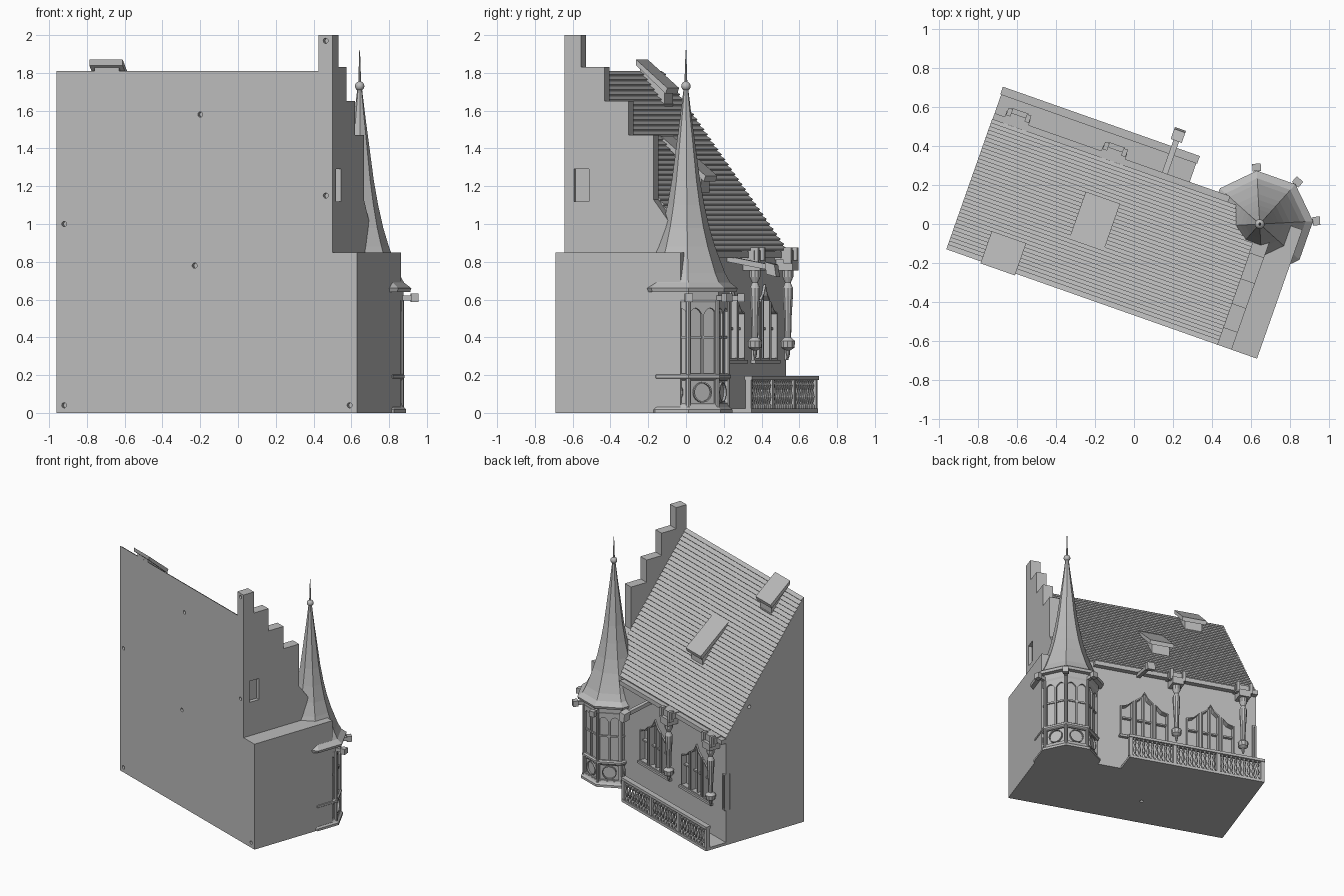
import bpy, bmesh, math
from mathutils import Matrix, Vector

cube = bpy.data.objects.get("Cube")
if cube:
    bpy.data.objects.remove(cube)

stone = bpy.data.materials.new("light_grey_stone")
stone.use_nodes = True
stone.diffuse_color = (0.5, 0.5, 0.5, 1)
stone.node_tree.nodes["Principled BSDF"].inputs["Base Color"].default_value = (0.5, 0.5, 0.5, 1)

# The house is laid out along its own walls, then turned into place
PLACE = Matrix.Translation((-0.96, -0.13, 0)) @ Matrix.Rotation(math.radians(-19.4), 4, 'Z')
LENGTH, GABLE, GABLE_OUT = 1.686, 1.47, 1.548
WALL, EAVE, RIDGE = 0.70, 0.86, 1.81
TOWER = Vector((1.47, 0.655, 0))


def finish(name, bm, smooth=False):
    bmesh.ops.recalc_face_normals(bm, faces=bm.faces)
    mesh = bpy.data.meshes.new(name)
    bm.to_mesh(mesh)
    bm.free()
    mesh.materials.append(stone)
    for p in mesh.polygons:
        p.use_smooth = smooth
    ob = bpy.data.objects.new(name, mesh)
    ob.matrix_world = PLACE
    bpy.context.collection.objects.link(ob)
    return ob


def frame(a, b, d, origin=(0, 0, 0)):
    m = Matrix((a, b, d)).transposed().to_4x4()
    m.translation = origin
    return m


UP = (0, 0, 1)
BACK = frame((1, 0, 0), UP, (0, 1, 0))
END = frame((0, 1, 0), UP, (1, 0, 0))


def facet(deg):
    c, s = math.cos(math.radians(deg)), math.sin(math.radians(deg))
    return frame((-s, c, 0), UP, (c, s, 0), TOWER)


def add_prism(bm, pts, d0, d1, m):
    lo = [bm.verts.new(m @ Vector((a, b, d0))) for a, b in pts]
    hi = [bm.verts.new(m @ Vector((a, b, d1))) for a, b in pts]
    bm.faces.new(lo)
    bm.faces.new(hi)
    for i in range(len(pts)):
        j = (i + 1) % len(pts)
        bm.faces.new((lo[i], lo[j], hi[j], hi[i]))


def rect(a0, a1, b0, b1):
    return [(a0, b0), (a1, b0), (a1, b1), (a0, b1)]


def prism(name, pts, d0, d1, m):
    bm = bmesh.new()
    add_prism(bm, pts, d0, d1, m)
    return finish(name, bm)


def box(name, u0, u1, v0, v1, z0, z1):
    return prism(name, rect(u0, u1, z0, z1), v0, v1, BACK)


def add_ring(bm, pts, w, d0, d1, m):
    """Border of width w lying inside an outline."""
    xs, ys = [p[0] for p in pts], [p[1] for p in pts]
    cx, cy = (min(xs) + max(xs)) / 2, (min(ys) + max(ys)) / 2
    fx, fy = 1 - 2 * w / (max(xs) - min(xs)), 1 - 2 * w / (max(ys) - min(ys))
    inner = [(cx + (x - cx) * fx, cy + (y - cy) * fy) for x, y in pts]
    loops = [[bm.verts.new(m @ Vector((a, b, d))) for a, b in ps]
             for ps, d in ((pts, d0), (pts, d1), (inner, d1), (inner, d0))]
    for k in range(4):
        p, q = loops[k], loops[(k + 1) % 4]
        for i in range(len(pts)):
            j = (i + 1) % len(pts)
            bm.faces.new((p[i], p[j], q[j], q[i]))


def lathe(name, profile, n, centre, smooth=False):
    bm = bmesh.new()
    rings = []
    for r, z in profile:
        angs = [2 * math.pi * (k + 0.5) / n for k in range(n)]
        rings.append([bm.verts.new((centre[0] + r * math.cos(t), centre[1] + r * math.sin(t), z)) for t in angs])
    for p, q in zip(rings, rings[1:]):
        for i in range(n):
            bm.faces.new((p[i], p[(i + 1) % n], q[(i + 1) % n], q[i]))
    bm.faces.new(rings[0])
    bm.faces.new(rings[-1])
    return finish(name, bm, smooth)


# Main masses
body = prism("main_body", [(0, 0), (WALL, 0), (WALL, EAVE), (0, RIDGE)], 0, GABLE, END)
steps = [(0.5, 1.13), (0.5, 1.47), (0.36, 1.47), (0.36, 1.65), (0.225, 1.65),
         (0.225, 1.83), (0.095, 1.83), (0.095, 2)]
gable = prism("stepped_gable", [(0, 0), (WALL, 0), (WALL, EAVE)] + steps + [(0, 2)], GABLE, GABLE_OUT, END)
block = box("side_block", GABLE_OUT, LENGTH, 0, WALL, 0, 0.85)

# Window outlines: three lights per group under a swept, pointed hood
lights = [rect(0.0, 0.03, 0.28, 0.57)]
for c in (0.36, 0.88):
    for s in (-1, 1):
        lights.append([(c + s * x, z) for x, z in
                       ((0.085, 0.28), (0.19, 0.28), (0.19, 0.53), (0.135, 0.545), (0.085, 0.59))])
    lights.append([(c - 0.07, 0.28), (c + 0.07, 0.28), (c + 0.07, 0.60),
                   (c + 0.03, 0.63), (c, 0.68), (c - 0.03, 0.63), (c - 0.07, 0.60)])

# Recesses and pin holes
cut = bmesh.new()
for pts in lights:
    add_prism(cut, pts, WALL - 0.035, WALL + 0.05, BACK)
add_prism(cut, rect(0.053, 0.138, 1.12, 1.29), GABLE_OUT - 0.03, GABLE_OUT + 0.05, END)
dot = [(0.014 * math.cos(k * math.pi / 6), 0.014 * math.sin(k * math.pi / 6)) for k in range(12)]
for u, z in ((0.042, 1), (0.042, 0.04), (0.806, 1.58), (0.774, 0.78), (1.51, 1.97), (1.51, 1.15), (1.644, 0.04)):
    add_prism(cut, [(u + a, z + b) for a, b in dot], -0.02, 0.03, BACK)
add_prism(cut, [(0.49 + a, 1.06 + b) for a, b in dot], -0.02, 0.03, END)
add_prism(cut, [(0.75 + a, 0.3 + b) for a, b in dot], -0.02, 0.03, Matrix())
cutter = finish("opening_cutter", cut)
cutter.hide_render = True
for ob in (body, gable, block):
    mod = ob.modifiers.new("openings", 'BOOLEAN')
    mod.object = cutter
    mod.solver = 'EXACT'
    bpy.context.view_layer.update()
    mesh = bpy.data.meshes.new_from_object(ob.evaluated_get(bpy.context.evaluated_depsgraph_get()))
    ob.modifiers.clear()
    ob.data = mesh
bpy.data.objects.remove(cutter)

# Window frames, mullions and sills
bm = bmesh.new()
for pts in lights:
    add_ring(bm, pts, 0.01, WALL - 0.03, WALL + 0.012, BACK)
for c in (0.36, 0.88):
    add_prism(bm, rect(c - 0.006, c + 0.006, 0.28, 0.66), WALL - 0.035, WALL, BACK)
    add_prism(bm, rect(c - 0.19, c + 0.19, 0.44, 0.452), WALL - 0.035, WALL - 0.01, BACK)
    add_prism(bm, rect(c - 0.2, c + 0.2, 0.262, 0.28), WALL - 0.01, WALL + 0.025, BACK)
finish("window_frames", bm)

# Roof of overlapping tile rows
rows = 36
tiles = [(0, RIDGE)]
for i in range(1, rows + 1):
    v, z = WALL * i / rows, RIDGE - (RIDGE - EAVE) * i / rows
    tiles += [(v + 0.008, z + 0.008), (v, z)]
prism("tiled_roof", tiles + [(WALL - 0.03, EAVE - 0.01), (0, RIDGE - 0.05)], -0.002, GABLE, END)
box("eaves_cornice", 0, 1.28, WALL - 0.02, WALL + 0.04, 0.82, 0.855)

# Shed dormers
for label, u, v, z in (("upper", 0.187, -0.01, 1.87), ("lower", 0.574, 0.266, 1.465)):
    prism(label + "_dormer_roof", [(v, z), (v + 0.175 if label == "upper" else v + 0.25, z - 0.15 if label == "upper" else z - 0.21),
          (v + 0.165 if label == "upper" else v + 0.24, z - 0.18 if label == "upper" else z - 0.24), (v, z - 0.03)], u, u + 0.187, END)
    run = 0.15 if label == "upper" else 0.215
    prism(label + "_dormer_cheeks", [(v + 0.012, z - 0.02), (v + run, z - 0.02 - run * 0.84),
          (v + run, z - 0.07 - run * 1.357), (v + 0.012, z - 0.09)], u + 0.025, u + 0.162, END)

# Balcony
box("balcony_floor", 0, 1.06, WALL, 0.88, 0, 0.022)
box("balcony_handrail", -0.005, 1.065, 0.84, 0.882, 0.175, 0.196)
for u in (0.012, 0.36, 0.70, 1.048):
    box("balcony_post", u - 0.014, u + 0.014, 0.846, 0.876, 0.02, 0.18)
baluster = lathe("balusters", [(0.014, 0.02), (0.014, 0.04), (0.006, 0.05), (0.014, 0.085), (0.006, 0.12),
                               (0.013, 0.145), (0.006, 0.16), (0.014, 0.178)], 6, (0.047, 0.861))
array = baluster.modifiers.new("row", 'ARRAY')
array.count = 29
array.use_relative_offset = False
array.use_constant_offset = True
array.constant_offset_displace = (0.0345, 0, 0)

# Hanging turned pendants with brackets
for u in (0.12, 0.645):
    lathe("pendant", [(0.006, 0.29), (0.012, 0.315), (0.012, 0.33), (0.036, 0.345), (0.04, 0.38), (0.018, 0.40),
                      (0.02, 0.5), (0.028, 0.62), (0.028, 0.66), (0.016, 0.69), (0.03, 0.72), (0.03, 0.76)],
          10, (u, 0.752))
    box("pendant_bracket", u - 0.045, u + 0.045, WALL, 0.795, 0.755, 0.81)
    box("pendant_cap", u - 0.065, u + 0.065, WALL, 0.77, 0.81, 0.86)
    for s in (-1, 1):
        box("bracket_ear", u + s * 0.05 - 0.012, u + s * 0.05 + 0.012, 0.75, 0.79, 0.79, 0.875)

# Water spout
prism("spout_arm", [(0.70, 0.80), (0.70, 0.83), (0.94, 0.785), (0.94, 0.755)], 0.91, 0.94, END)
prism("spout_mouth", [(0.925, 0.735), (0.915, 0.80), (0.97, 0.785), (0.98, 0.72)], 0.895, 0.955, END)

# Corner bay
lathe("bay_core", [(0.212, 0), (0.212, 0.64)], 8, TOWER)
lathe("bay_plinth", [(0.246, 0), (0.246, 0.018), (0.234, 0.03), (0.228, 0.042)], 8, TOWER)
lathe("bay_sill", [(0.226, 0.175), (0.238, 0.185), (0.238, 0.2), (0.226, 0.208)], 8, TOWER)
lathe("bay_lintel", [(0.226, 0.585), (0.232, 0.6), (0.232, 0.645)], 8, TOWER)
tracery = bmesh.new()
half = 0.226 * math.sin(math.pi / 8)
for deg in (0, 45, 90, 135, 180):
    m = facet(deg)
    out = 0.226 * math.cos(math.pi / 8)
    for s in (-1, 1):
        add_prism(tracery, rect(s * half, s * (half - 0.016), 0.03, 0.6), 0.17, out, m)
        # Scalloped head over each light
        a0, w = (0.0 if s > 0 else -half), half
        arch = [(a0 + w * k / 8, 0.555 - 0.045 * (2 * k / 8 - 1) ** 2) for k in range(9)]
        add_prism(tracery, arch + [(a0 + w, 0.6), (a0, 0.6)], 0.17, out, m)
    add_prism(tracery, rect(-0.007, 0.007, 0.2, 0.56), 0.17, out, m)
    add_prism(tracery, rect(-half, half, 0.395, 0.408), 0.17, out - 0.003, m)
    circle = [(0.054 * math.cos(k * math.pi / 12), 0.109 + 0.054 * math.sin(k * math.pi / 12)) for k in range(24)]
    add_ring(tracery, circle, 0.007, 0.17, out, m)
    add_ring(tracery, rect(-half, half, 0.04, 0.18), 0.012, 0.17, out, m)
finish("bay_tracery", tracery)

# Carved beam ends under the eave and slim corner shafts
for deg in (22.5, 67.5, 112.5):
    m = facet(deg)
    prism("beam_end", rect(-0.012, 0.012, 0.595, 0.622), 0.2, 0.28, m)
    prism("beam_head", rect(-0.022, 0.022, 0.588, 0.632), 0.272, 0.31, m)
    corner = m @ Vector((0, 0, 0.222))
    lathe("corner_shaft", [(0.012, 0.03), (0.012, 0.6)], 8, corner)

# Swept spire with ball finial
lathe("spire", [(0.22, 0.64), (0.268, 0.64), (0.274, 0.66), (0.235, 0.69), (0.208, 0.74), (0.185, 0.80), (0.155, 0.88),
                (0.125, 0.98), (0.098, 1.1), (0.075, 1.23), (0.05, 1.42), (0.03, 1.57), (0.012, 1.72)], 8, TOWER)
lathe("finial_needle", [(0.009, 1.70), (0.006, 1.8), (0.002, 1.92)], 8, TOWER)
ball = bmesh.new()
bmesh.ops.create_uvsphere(ball, u_segments=16, v_segments=10, radius=0.025,
                          matrix=Matrix.Translation(TOWER + Vector((0, 0, 1.73))))
finish("finial_ball", ball, True)
